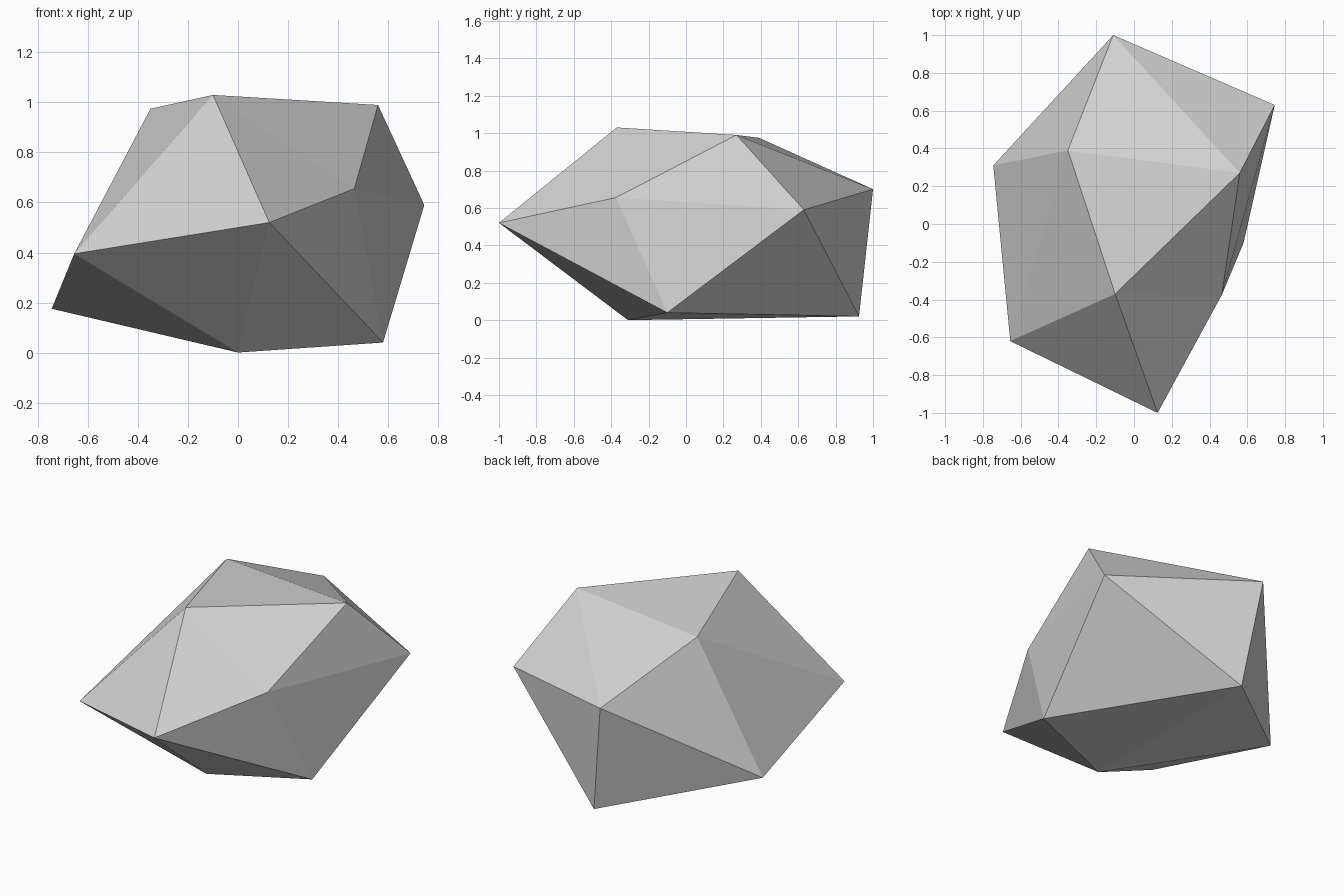
import bpy

# Remove the default cube
cube = bpy.data.objects.get("Cube")
if cube:
    bpy.data.objects.remove(cube, do_unlink=True)

# Plain stone colour
stone = bpy.data.materials.new("stone grey")
stone.use_nodes = True
GREY = (0.66, 0.66, 0.66, 1)
stone.diffuse_color = GREY
bsdf = next(n for n in stone.node_tree.nodes if n.type == 'BSDF_PRINCIPLED')
bsdf.inputs["Base Color"].default_value = GREY

# Faceted rock: a distorted icosahedron made of two poles and two rings of five
top_pole = (0.56, 0.27, 0.99)
upper_ring = [(-0.10, -0.37, 1.03), (0.465, -0.375, 0.655), (0.745, 0.63, 0.59),
              (-0.11, 1.0, 0.70), (-0.35, 0.39, 0.975)]
lower_ring = [(0.125, -1.0, 0.52), (0.58, -0.10, 0.04), (-0.015, 0.925, 0.02),
              (-0.745, 0.31, 0.175), (-0.655, -0.62, 0.395)]
bottom_pole = (0.0, -0.31, 0.0)

points = [top_pole, *upper_ring, *lower_ring, bottom_pole]
bottom = len(points) - 1
faces = []
for i in range(5):
    j = (i + 1) % 5
    up_a, up_b = 1 + i, 1 + j
    low_a, low_b = 6 + i, 6 + j
    faces += [(0, up_a, up_b), (up_a, low_a, up_b),
              (up_b, low_a, low_b), (bottom, low_b, low_a)]

mesh = bpy.data.meshes.new("rock")
mesh.from_pydata(points, [], faces)
mesh.materials.append(stone)
mesh.update()
rock = bpy.data.objects.new("rock", mesh)
bpy.context.collection.objects.link(rock)
